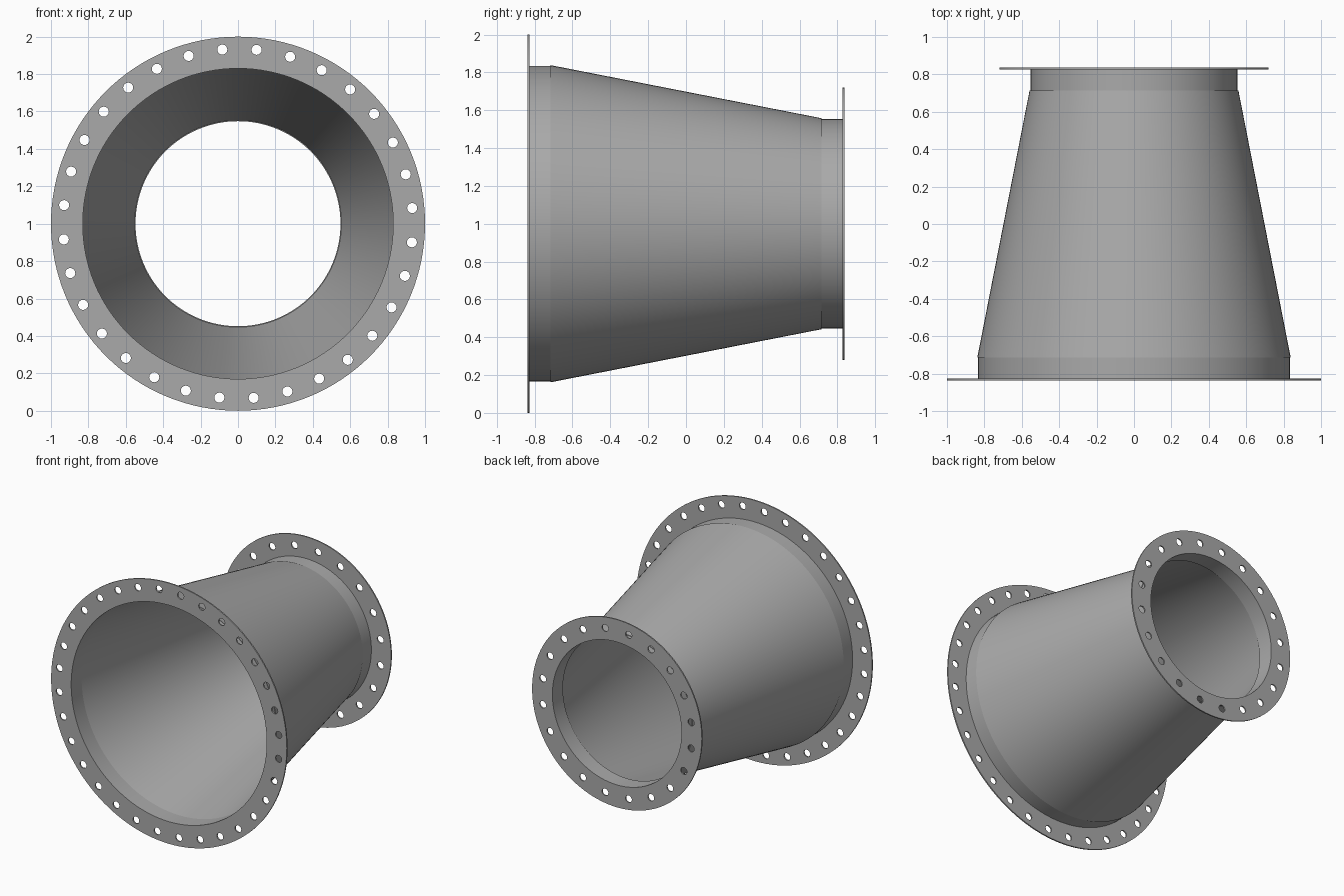
import bpy, bmesh
from math import sin, cos, pi, radians
from mathutils import Matrix, Vector

cube = bpy.data.objects.get("Cube")
if cube:
    bpy.data.objects.remove(cube, do_unlink=True)

SEGMENTS = 128
AXIS_Z = 1.0  # height of the duct axis

steel = bpy.data.materials.new("grey steel")
steel.use_nodes = True
colour = (0.4, 0.4, 0.4, 1)
steel.diffuse_color = colour
steel.node_tree.nodes["Principled BSDF"].inputs["Base Color"].default_value = colour


def finish(name, bm):
    """Weld, orient and smooth a part, then link it to the scene."""
    bmesh.ops.remove_doubles(bm, verts=bm.verts, dist=0.0001)
    bmesh.ops.recalc_face_normals(bm, faces=bm.faces)
    mesh = bpy.data.meshes.new(name)
    bm.to_mesh(mesh)
    bm.free()
    mesh.materials.append(steel)
    obj = bpy.data.objects.new(name, mesh)
    bpy.context.collection.objects.link(obj)
    bpy.ops.object.select_all(action='DESELECT')
    obj.select_set(True)
    bpy.context.view_layer.objects.active = obj
    bpy.ops.object.shade_smooth_by_angle(angle=radians(30))
    return obj


def tube(name, y0, r0, y1, r1, wall):
    """Thin-walled round section; radii are the outer ones at each end."""
    bm = bmesh.new()
    outline = [(r0, y0), (r1, y1), (r1 - wall, y1), (r0 - wall, y0)]
    verts = [bm.verts.new((r, y, AXIS_Z)) for r, y in outline]
    edges = [bm.edges.new((verts[i], verts[i - 1])) for i in range(len(verts))]
    bmesh.ops.spin(bm, geom=verts + edges, cent=(0, 0, AXIS_Z), axis=(0, 1, 0),
                   angle=2 * pi, steps=SEGMENTS)
    return finish(name, bm)


def circle(bm, radius, count, centre=(0, 0)):
    """Closed loop of edges in the flange plane."""
    verts = [bm.verts.new((centre[0] + radius * sin(2 * pi * i / count), 0,
                           centre[1] + radius * cos(2 * pi * i / count)))
             for i in range(count)]
    return [bm.edges.new((verts[i - 1], verts[i])) for i in range(count)]


def flange(name, y, outer, inner, bolt_radius, holes, start, thickness=0.01):
    """Flat ring with a circle of bolt holes."""
    bm = bmesh.new()
    edges = circle(bm, outer, SEGMENTS) + circle(bm, inner, SEGMENTS)
    for i in range(holes):
        a = radians(start) + 2 * pi * i / holes
        edges += circle(bm, 0.027, 16, (bolt_radius * sin(a), bolt_radius * cos(a)))
    bmesh.ops.triangle_fill(bm, use_beauty=True, edges=edges, normal=(0, -1, 0))
    ext = bmesh.ops.extrude_face_region(bm, geom=bm.faces[:], use_keep_orig=True)
    moved = [v for v in ext["geom"] if isinstance(v, bmesh.types.BMVert)]
    bmesh.ops.translate(bm, verts=moved, vec=Vector((0, thickness, 0)))
    bm.transform(Matrix.Translation((0, y - thickness / 2, AXIS_Z)))
    return finish(name, bm)


# Bolted rings at both ends
flange("front_flange", -0.832, 1.0, 0.83, 0.935, 32, 6.1)
flange("rear_flange", 0.832, 0.72, 0.548, 0.637, 20, 9)

# Straight collars joined by the tapered body
tube("front_collar", -0.835, 0.835, -0.71, 0.835, 0.005)
tube("tapered_body", -0.715, 0.838, 0.715, 0.558, 0.006)
tube("rear_collar", 0.71, 0.553, 0.835, 0.553, 0.005)
